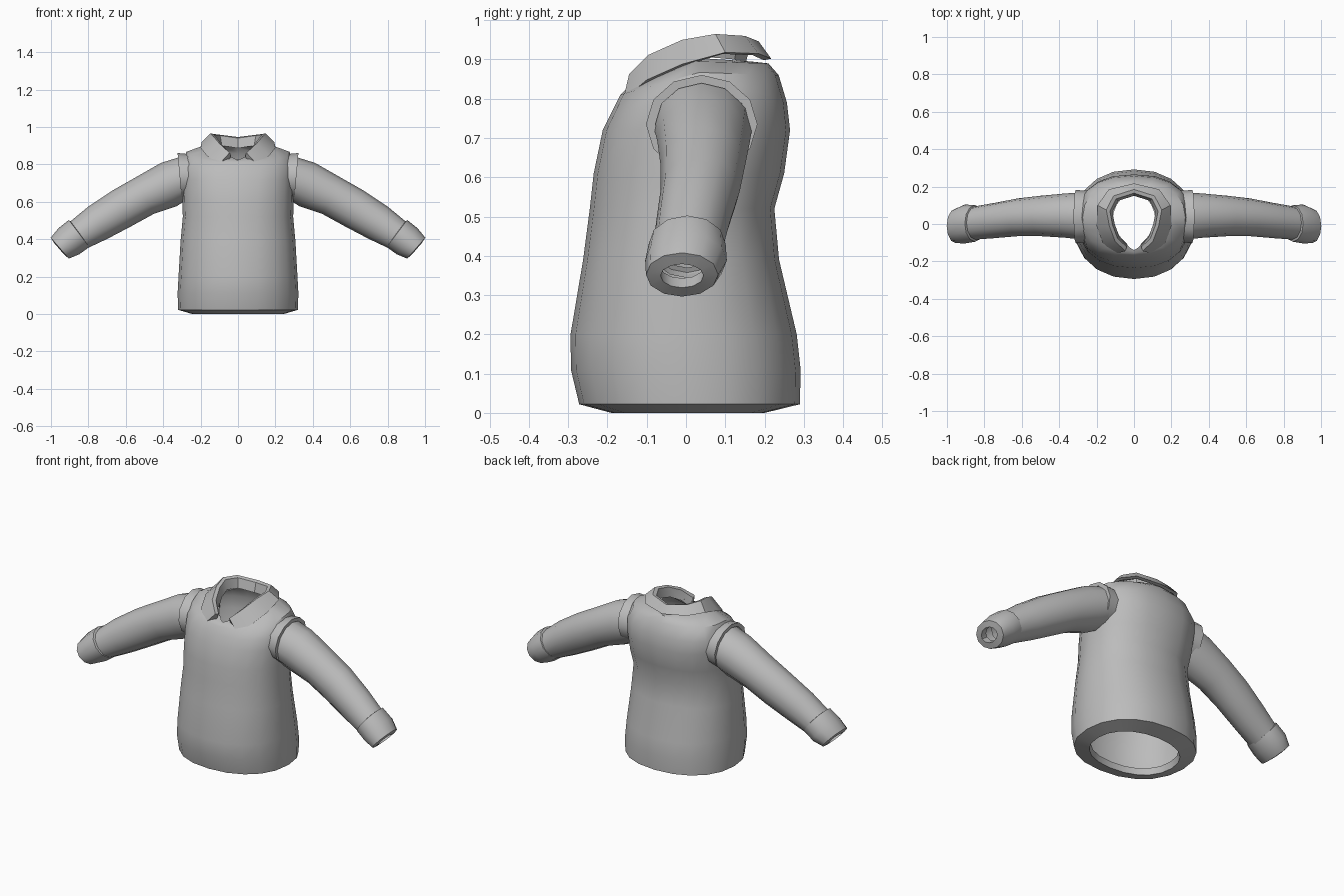
import bpy, bmesh, math
from mathutils import Vector

if "Cube" in bpy.data.objects:
    bpy.data.objects.remove(bpy.data.objects["Cube"])

fabric = bpy.data.materials.new("grey fabric")
fabric.diffuse_color = (0.5, 0.5, 0.5, 1)
fabric.use_nodes = True
fabric.node_tree.nodes["Principled BSDF"].inputs["Base Color"].default_value = fabric.diffuse_color


def loft(name, rings, closed=True, mirror=False, angle=35):
    """Skin a list of point rings into one smooth-shaded object."""
    bm = bmesh.new()
    rows = [[bm.verts.new(p) for p in r] for r in rings]
    n = len(rows[0])
    for a, b in zip(rows, rows[1:]):
        for i in range(n if closed else n - 1):
            j = (i + 1) % n
            bm.faces.new((a[i], a[j], b[j], b[i]))
    if mirror:
        geom = bm.verts[:] + bm.edges[:] + bm.faces[:]
        bmesh.ops.mirror(bm, geom=geom, axis='X', merge_dist=0.0005)
    bmesh.ops.recalc_face_normals(bm, faces=bm.faces)
    me = bpy.data.meshes.new(name)
    bm.to_mesh(me)
    bm.free()
    me.materials.append(fabric)
    ob = bpy.data.objects.new(name, me)
    bpy.context.collection.objects.link(ob)
    bpy.ops.object.select_all(action='DESELECT')
    ob.select_set(True)
    bpy.context.view_layer.objects.active = ob
    bpy.ops.object.shade_smooth_by_angle(angle=math.radians(angle))
    return ob


def body_ring(a, yf, yb, zs, zf=None, zb=None, p=2.2, pf=None, n=20):
    """Rounded section whose front and back may dip below the sides."""
    zf = zs if zf is None else zf
    zb = zs if zb is None else zb
    yc, h = (yf + yb) / 2, (yb - yf) / 2
    pts = []
    for i in range(n):
        t = 2 * math.pi * i / n
        c, s = math.cos(t), math.sin(t)
        e = 2 / (pf if pf and s < 0 else p)
        x = math.copysign(abs(c) ** e, c)
        y = math.copysign(abs(s) ** e, s)
        z = zs + abs(y) * ((zb if y > 0 else zf) - zs)
        pts.append((a * x, yc + h * y, z))
    return pts


def arm_ring(x, z, yc, ry, rn, tilt, n=12):
    """Oval section across a sleeve that drops by tilt degrees."""
    t = math.radians(tilt)
    up = Vector((math.sin(t), 0, math.cos(t)))
    out = []
    for i in range(n):
        a = 2 * math.pi * i / n
        out.append(Vector((x, yc, z)) + up * (rn * math.cos(a))
                   + Vector((0, ry * math.sin(a), 0)))
    return out


# Torso: folded hem, sides, shoulders and V neckline
loft("torso", [
    body_ring(.235, -.185, .195, .035),
    body_ring(.245, -.19, .20, .0),
    body_ring(.32, -.272, .29, .022),
    body_ring(.323, -.293, .292, .11),
    body_ring(.318, -.294, .282, .20),
    body_ring(.307, -.262, .237, .39),
    body_ring(.295, -.245, .225, .52),
    body_ring(.298, -.235, .25, .61, p=2.3),
    body_ring(.30, -.212, .265, .72, p=2.4),
    body_ring(.302, -.187, .257, .80, .77, .79, p=2.4),
    body_ring(.275, -.167, .236, .867, .81, .86),
    body_ring(.20, -.155, .21, .895, .822, .89, p=2),
    body_ring(.115, -.14, .165, .905, .825, .895, p=2, pf=1.3),
], angle=40)

# Armhole seams: raised band around each sleeve top
loft("armhole_seam", [
    arm_ring(.24, .735, .04, .137, .118, 0),
    arm_ring(.312, .735, .04, .142, .126, 5),
    arm_ring(.312, .735, .04, .118, .105, 5),
], mirror=True)

# Sleeves
loft("sleeve", [
    arm_ring(.28, .73, .043, .126, .115, 8),
    arm_ring(.37, .692, .045, .118, .123, 20),
    arm_ring(.50, .632, .043, .108, .109, 27),
    arm_ring(.62, .565, .036, .101, .108, 30),
    arm_ring(.75, .487, .018, .094, .10, 33),
    arm_ring(.87, .41, .003, .088, .082, 36),
], mirror=True, angle=45)

# Cuffs with a folded-in opening
loft("cuff", [
    arm_ring(.848, .432, .003, .086, .078, 37),
    arm_ring(.850, .430, .003, .098, .091, 37),
    arm_ring(.905, .388, 0, .104, .089, 39),
    arm_ring(.953, .352, -.01, .092, .074, 41),
    arm_ring(.957, .349, -.01, .055, .040, 41),
    arm_ring(.925, .373, -.01, .055, .040, 41),
], mirror=True, angle=40)

# Collar: fold line and outer edge from front tip to centre back
fold = [(.045, -.145, .862), (.10, -.095, .912), (.132, -.01, .95),
        (.148, .075, .965), (.11, .15, .96), (0, .185, .946)]
edge = [(.103, -.160, .798), (.168, -.10, .848), (.20, -.01, .888),
        (.195, .10, .918), (.135, .185, .915), (0, .217, .902)]


def shift(pts, k, dz):
    """Scale points about the neck axis and move them vertically."""
    return [(x * k, .03 + (y - .03) * k, z + dz) for x, y, z in pts]


inner_top = shift(fold, .87, -.006)
inner_low = shift(fold, .78, -.06)
under = shift(edge, .90, -.004)
inside = shift(fold, .93, -.03)
rows = [inner_low, inner_top, fold, edge, under, inside]
collar = loft("collar", rows, closed=False, mirror=True, angle=35)

# Front ends of the collar leaves
bm = bmesh.new()
for s in (1, -1):
    loop = [r[0] for r in (inner_top, fold, edge, under, inside)]
    bm.faces.new([bm.verts.new((s * x, y, z)) for x, y, z in loop])
bmesh.ops.recalc_face_normals(bm, faces=bm.faces)
me = bpy.data.meshes.new("collar_ends")
bm.to_mesh(me)
bm.free()
me.materials.append(fabric)
bpy.context.collection.objects.link(bpy.data.objects.new("collar_ends", me))
